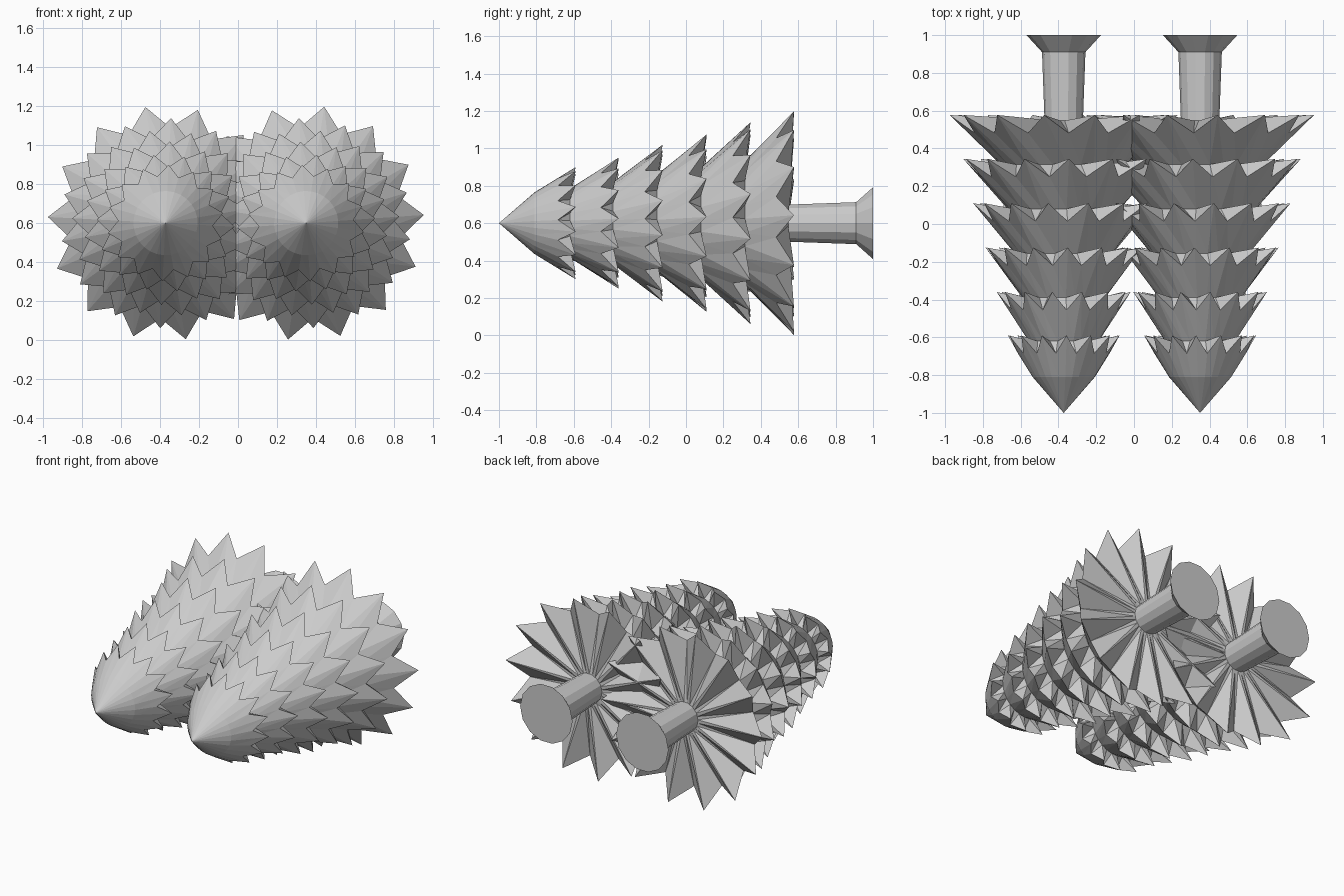
import bpy
import bmesh
from math import sin, cos, radians, pi

if "Cube" in bpy.data.objects:
    bpy.data.objects.remove(bpy.data.objects["Cube"])

grey = bpy.data.materials.new("light_grey")
grey.use_nodes = True
colour = (0.6, 0.6, 0.6, 1)
grey.diffuse_color = colour
grey.node_tree.nodes["Principled BSDF"].inputs["Base Color"].default_value = colour

POINTS = 14          # leaf points on every tier
AXIS_Z = 0.6         # height of the lying trunk


def ring(bm, cx, spots):
    """One closed ring; spots holds (angle, radius, y)."""
    return [bm.verts.new((cx + r * cos(a), y, AXIS_Z + r * sin(a))) for a, r, y in spots]


def bridge(bm, lower, upper):
    n = len(lower)
    for i in range(n):
        j = (i + 1) % n
        bm.faces.new((lower[i], lower[j], upper[j]))
        bm.faces.new((lower[i], upper[j], upper[i]))


def finish(bm, name):
    bmesh.ops.recalc_face_normals(bm, faces=bm.faces)
    mesh = bpy.data.meshes.new(name)
    bm.to_mesh(mesh)
    bm.free()
    mesh.materials.append(grey)
    bpy.context.collection.objects.link(bpy.data.objects.new(name, mesh))


def foliage(name, cx, phase):
    """Six pleated star tiers flowing into one another."""
    tiers = [(-0.59, 0.30), (-0.36, 0.355), (-0.125, 0.42),
             (0.11, 0.48), (0.345, 0.54), (0.577, 0.605)]
    count = POINTS * 2
    bm = bmesh.new()
    tip = bm.verts.new((cx, -1, AXIS_Z))
    angles = [phase + pi * i / POINTS for i in range(count)]
    previous = ring(bm, cx, [(a, 0.165, -0.81) for a in angles])
    for i in range(count):
        bm.faces.new((tip, previous[i], previous[(i + 1) % count]))
    for k, (y, radius) in enumerate(tiers):
        # points of neighbouring tiers are staggered by half a step
        star = ring(bm, cx, [(a, radius, y) if (i + k) % 2 else (a, radius * 0.81, y - 0.095)
                             for i, a in enumerate(angles)])
        bridge(bm, previous, star)
        inner = 0.1 if k == len(tiers) - 1 else radius * 0.62
        previous = ring(bm, cx, [(a, inner, y - 0.03) for a in angles])
        bridge(bm, star, previous)
    bm.faces.new(previous)
    finish(bm, name)


def trunk(name, cx):
    """Slim trunk with a flared, capped foot."""
    bm = bmesh.new()
    angles = [2 * pi * i / POINTS for i in range(POINTS)]
    rings = [ring(bm, cx, [(a, r, y) for a in angles])
             for y, r in [(0.5, 0.1), (0.91, 0.115), (1.0, 0.197)]]
    for a, b in zip(rings, rings[1:]):
        for i in range(POINTS):
            j = (i + 1) % POINTS
            bm.faces.new((a[i], a[j], b[j], b[i]))
    bm.faces.new(rings[0])
    bm.faces.new(rings[-1])
    finish(bm, name)


# Two trees side by side; the phase turns a point of the widest tier outward
for side, cx, turn in (("left", 0.35, 4), ("right", -0.372, 177)):
    foliage(side + "_tree_foliage", cx, radians(turn))
    trunk(side + "_tree_trunk", cx)
